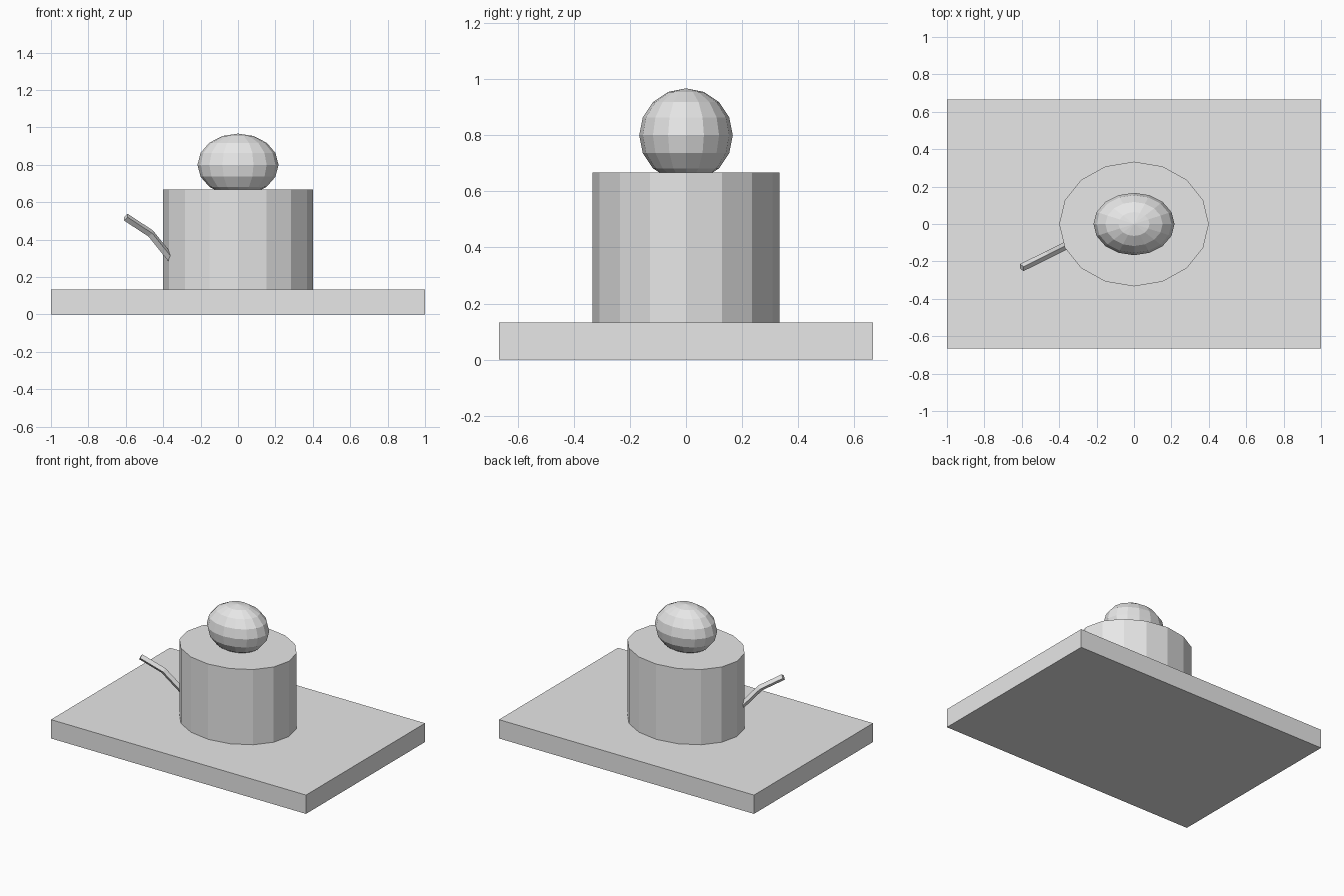
import bpy

if "Cube" in bpy.data.objects:
    bpy.data.objects.remove(bpy.data.objects["Cube"])

grey = bpy.data.materials.new("plain light grey")
grey.diffuse_color = (0.8, 0.8, 0.8, 1)
grey.use_nodes = True
grey.node_tree.nodes["Principled BSDF"].inputs["Base Color"].default_value = grey.diffuse_color


def finish(name, scale=(1, 1, 1)):
    ob = bpy.context.object
    ob.name = name
    ob.scale = scale
    ob.data.materials.append(grey)
    return ob


# Flat rectangular slab
bpy.ops.mesh.primitive_cube_add(size=1, location=(0, 0, 0.0667))
finish("base_slab", (2, 1.3333, 0.1333))

# Oval sixteen-sided body
bpy.ops.mesh.primitive_cylinder_add(vertices=16, radius=1, depth=1, location=(0, 0, 0.4))
finish("body", (0.4, 0.3333, 0.5333))

# Widened faceted ball, slightly sunk into the body
bpy.ops.mesh.primitive_uv_sphere_add(segments=16, ring_count=8, radius=0.1667,
                                     location=(0, 0, 0.8))
finish("head_ball", (1.3, 1, 1))

# Bent four-sided arm, rooted inside the body
path = [(-0.333, -0.1, 0.267), (-0.467, -0.167, 0.433), (-0.6, -0.233, 0.52)]
curve = bpy.data.curves.new("arm", 'CURVE')
curve.dimensions = '3D'
curve.bevel_depth = 0.021
curve.bevel_resolution = 0
curve.use_fill_caps = True
spline = curve.splines.new('POLY')
spline.points.add(len(path) - 1)
for point, co in zip(spline.points, path):
    point.co = (*co, 1)
spline.use_smooth = False
arm = bpy.data.objects.new("arm", curve)
bpy.context.collection.objects.link(arm)
curve.materials.append(grey)
